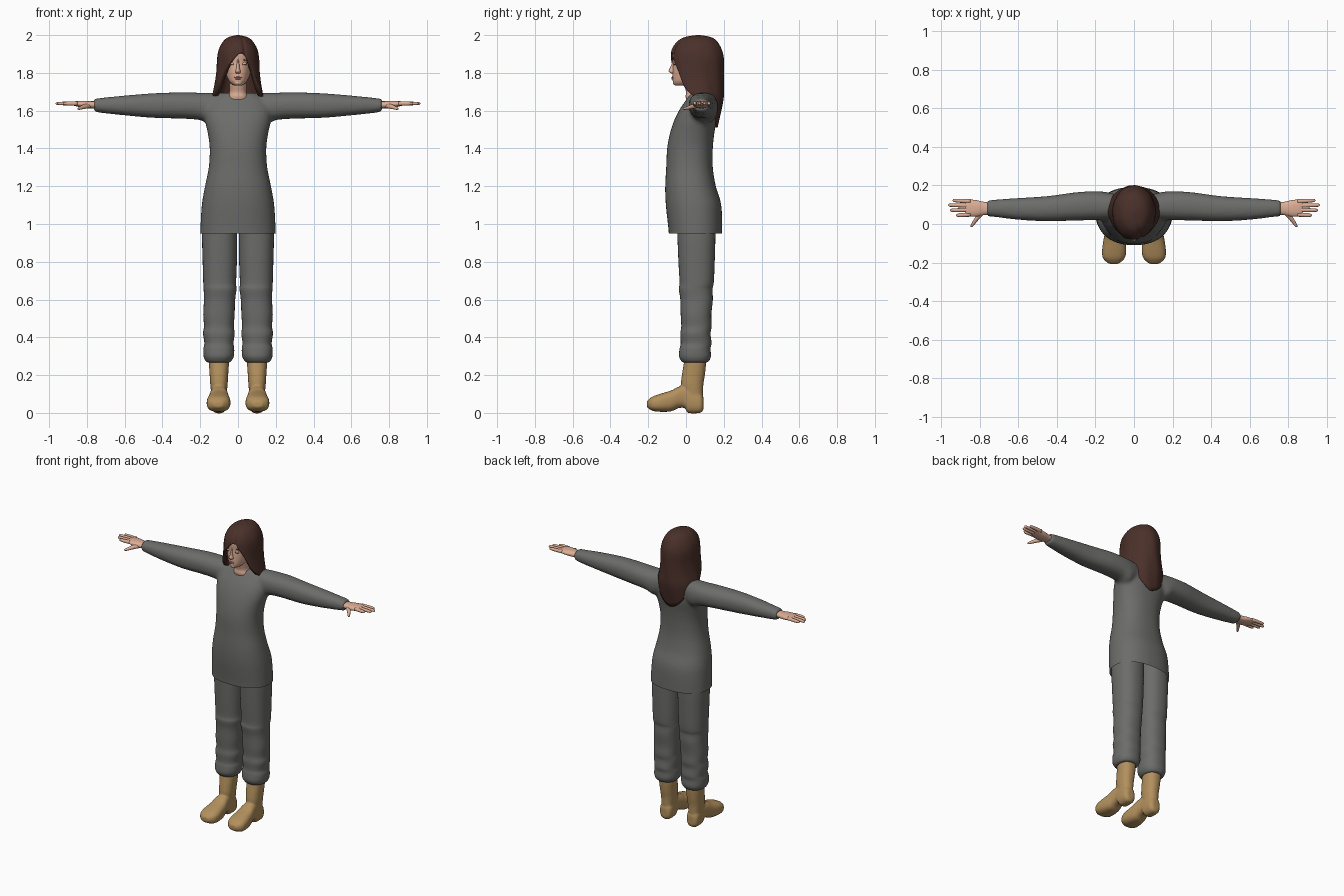
import bpy, bmesh, math
from mathutils import Vector

cube = bpy.data.objects.get("Cube")
if cube:
    bpy.data.objects.remove(cube)


def material(name, rgb):
    mat = bpy.data.materials.new(name)
    mat.use_nodes = True
    mat.diffuse_color = (*rgb, 1)
    mat.node_tree.nodes["Principled BSDF"].inputs["Base Color"].default_value = (*rgb, 1)
    return mat


CLOTH = material("grey cloth", (.15, .15, .145))
SKIN = material("skin", (.72, .42, .3))
HAIR = material("brown hair", (.07, .03, .023))
BOOT = material("tan leather", (.45, .28, .11))
LIPS = material("lips", (.52, .23, .18))


def finish(name, bm, mat):
    """Turn a bmesh into a smooth shaded object."""
    bmesh.ops.recalc_face_normals(bm, faces=bm.faces)
    for face in bm.faces:
        face.smooth = True
    mesh = bpy.data.meshes.new(name)
    bm.to_mesh(mesh)
    bm.free()
    mesh.materials.append(mat)
    obj = bpy.data.objects.new(name, mesh)
    bpy.context.collection.objects.link(obj)
    return obj


def spline(rows, steps):
    """Resample table rows along a smooth curve."""
    pts = [rows[0]] + list(rows) + [rows[-1]]
    for i in range(len(rows) - 1):
        for k in range(steps):
            t = k / steps
            yield [b + t / 2 * (c - a + t * (2 * a - 5 * b + 4 * c - d + t * (3 * (b - c) + d - a)))
                   for a, b, c, d in zip(*pts[i:i + 4])]
    yield rows[-1]


def loft(bm, axis, rows, side=1, sides=36, steps=5, power=2.3):
    """Skin rings given as (position, low a, high a, low b, high b)."""
    rings = []
    for s, a0, a1, b0, b1 in spline(rows, steps):
        ring = []
        for i in range(sides):
            t = math.tau * i / sides
            u, v = (math.copysign(abs(f) ** (2 / power), f) for f in (math.cos(t), math.sin(t)))
            a, b = (a0 + a1 + u * (a1 - a0)) / 2, (b0 + b1 + v * (b1 - b0)) / 2
            x, y, z = {"x": (s, a, b), "y": (a, s, b), "z": (a, b, s)}[axis]
            ring.append(bm.verts.new((x * side, y, z)))
        rings.append(ring)
    for low, high in zip(rings, rings[1:]):
        for i in range(sides):
            j = (i + 1) % sides
            bm.faces.new((low[i], low[j], high[j], high[i]))
    bm.faces.new(rings[0])
    bm.faces.new(rings[-1])


def centred(rows):
    """Rows (z, half width, front, back) as symmetric rings."""
    return [(z, -w, w, f, b) for z, w, f, b in rows]


def fuse(obj, voxel, smooth):
    """Merge overlapping shells into one soft surface."""
    bpy.context.view_layer.objects.active = obj
    remesh = obj.modifiers.new("merge", "REMESH")
    remesh.mode = "VOXEL"
    remesh.voxel_size = voxel
    remesh.use_smooth_shade = True
    soften = obj.modifiers.new("soften", "SMOOTH")
    soften.iterations = smooth
    for mod in ("merge", "soften"):
        bpy.ops.object.modifier_apply(modifier=mod)


def blob(name, centre, size, mat, tilt=0):
    bm = bmesh.new()
    bmesh.ops.create_uvsphere(bm, u_segments=16, v_segments=10, radius=1)
    bmesh.ops.scale(bm, vec=size, verts=bm.verts)
    obj = finish(name, bm, mat)
    obj.location = centre
    obj.rotation_euler.y = tilt
    return obj


# Tunic: body and sleeves merged, then cut open at the hem
bm = bmesh.new()
loft(bm, "z", centred([
    (.88, .2, -.09, .19), (.96, .2, -.092, .192), (1.1, .192, -.107, .187), (1.2, .175, -.11, .158),
    (1.3, .155, -.105, .142), (1.4, .15, -.1, .142), (1.48, .16, -.085, .15), (1.55, .175, -.062, .162),
    (1.61, .175, -.032, .164), (1.66, .15, .003, .155), (1.695, .09, .025, .13)]))
SLEEVE = [(.04, .04, .14, 1.6, 1.69), (.14, .02, .165, 1.53, 1.695), (.2, .02, .17, 1.55, 1.695),
          (.3, .018, .165, 1.558, 1.697), (.45, .014, .145, 1.562, 1.692), (.6, .022, .135, 1.575, 1.68),
          (.72, .036, .127, 1.588, 1.668), (.762, .04, .122, 1.595, 1.663)]
for side in (-1, 1):
    loft(bm, "x", SLEEVE, side)
tunic = finish("tunic", bm, CLOTH)
fuse(tunic, .01, 8)
bm = bmesh.new()
bm.from_mesh(tunic.data)
bmesh.ops.bisect_plane(bm, geom=bm.verts[:] + bm.edges[:] + bm.faces[:],
                       plane_co=(0, 0, .95), plane_no=(0, 0, -1), clear_outer=True)
bm.to_mesh(tunic.data)
bm.free()

# Trouser legs, boots and hands
LEG = [(.268, .045, .16, -.015, .11), (.275, .035, .172, -.025, .122), (.3, .022, .182, -.037, .132),
       (.34, .02, .183, -.034, .13), (.37, .024, .178, -.028, .135), (.42, .018, .185, -.03, .13),
       (.46, .022, .18, -.025, .136), (.52, .018, .184, -.028, .134), (.6, .015, .18, -.03, .142),
       (.655, .008, .182, -.038, .14), (.69, .01, .184, -.034, .147), (.8, .006, .187, -.04, .152),
       (.95, .004, .19, -.046, .156), (1.08, .006, .18, -.05, .156)]
SHAFT = [(.05, .062, .14, .01, .088), (.1, .06, .142, -.015, .09), (.15, .055, .147, -.026, .092),
         (.2, .052, .15, -.022, .1), (.26, .048, .154, -.012, .106), (.31, .048, .154, -.008, .106)]
FOOT = [(.093, .08, .122, .02, .08), (.075, .06, .142, 0, .11), (.01, .058, .144, 0, .14),
        (-.005, .058, .144, .025, .145), (-.04, .052, .15, .025, .138), (-.08, .045, .158, .008, .118),
        (-.14, .04, .166, .006, .1), (-.18, .05, .16, .012, .085), (-.207, .08, .13, .03, .062)]
PALM = [(.735, .05, .11, 1.612, 1.65), (.78, .046, .115, 1.612, 1.65), (.82, .038, .124, 1.615, 1.652),
        (.86, .04, .127, 1.624, 1.65), (.875, .046, .122, 1.628, 1.646)]
FINGERS = [(.049, .925), (.073, .955), (.096, .965), (.118, .942)]

for side, word in ((1, "left"), (-1, "right")):
    bm = bmesh.new()
    loft(bm, "z", LEG, side, steps=4)
    finish(word + "_trouser_leg", bm, CLOTH)

    bm = bmesh.new()
    loft(bm, "z", SHAFT, side)
    loft(bm, "y", FOOT, side, power=2.6)
    boot = finish(word + "_boot", bm, BOOT)
    fuse(boot, .006, 5)

    bm = bmesh.new()
    loft(bm, "x", PALM, side, sides=20)
    for y, tip in FINGERS:
        spread = (y - .084) * .15
        rows = []
        for x, r in ((.85, .011), (.9, .0105), (tip - .012, .0085), (tip - .003, .006), (tip, .002)):
            mid = y + spread * (x - .85) / .1
            rows.append((x, mid - r, mid + r, 1.638 - r, 1.638 + r))
        loft(bm, "x", rows, side, sides=10, steps=3)
    thumb = []
    for y, x, z, r in ((.07, .775, 1.63, .017), (.035, .81, 1.622, .015), (.008, .83, 1.615, .011),
                       (-.01, .842, 1.611, .008), (-.016, .845, 1.61, .002)):
        thumb.append((y, x - r, x + r, z - r * .8, z + r * .8))
    loft(bm, "y", thumb, side, sides=12, steps=3)
    finish(word + "_hand", bm, SKIN)

# Head with neck and nose
bm = bmesh.new()
loft(bm, "z", centred([
    (1.733, .016, -.055, .02), (1.738, .03, -.063, .05), (1.755, .047, -.07, .08), (1.785, .061, -.071, .12),
    (1.82, .07, -.07, .145), (1.86, .075, -.068, .155), (1.9, .077, -.071, .16),
    (1.94, .07, -.058, .15), (1.97, .045, -.02, .11)]), power=2.15)
finish("head", bm, SKIN)
bm = bmesh.new()
loft(bm, "z", centred([(1.655, .062, .003, .12), (1.675, .056, -.002, .12), (1.7, .046, .0, .11),
                       (1.74, .046, -.01, .11), (1.78, .045, -.01, .11)]))
finish("neck", bm, SKIN)
bm = bmesh.new()
loft(bm, "z", centred([(1.796, .007, -.074, -.05), (1.801, .013, -.085, -.05), (1.81, .014, -.092, -.05),
                       (1.825, .009, -.086, -.05), (1.85, .007, -.075, -.05), (1.87, .005, -.07, -.05)]),
     sides=16, power=2)
finish("nose", bm, SKIN)

# Facial features
blob("upper_lip", (0, -.071, 1.776), (.021, .007, .004), LIPS)
blob("lower_lip", (0, -.071, 1.769), (.017, .007, .005), LIPS)
blob("chin", (0, -.058, 1.748), (.02, .012, .012), SKIN)
for side, word in ((1, "left"), (-1, "right")):
    blob(word + "_eyelid", (side * .032, -.057, 1.849), (.015, .008, .008), SKIN)
    blob(word + "_lashes", (side * .032, -.0605, 1.843), (.015, .005, .0018), HAIR, side * .08)
    blob(word + "_eyebrow", (side * .033, -.059, 1.868), (.018, .004, .002), HAIR, side * .12)


# Hair: columns run from the crown down to a hairline that varies around the head
def lookup(table, key):
    for low, high in zip(table, table[1:]):
        if low[0] <= key <= high[0]:
            t = (key - low[0]) / (high[0] - low[0])
            return [a + t * (b - a) for a, b in zip(low[1:], high[1:])]
    return table[-1][1:]


HAIR_SHAPE = list(spline([
    (1.5, .11, .05, .165), (1.6, .125, -.01, .188), (1.67, .135, -.06, .2), (1.73, .125, -.08, .2),
    (1.8, .115, -.085, .2), (1.88, .111, -.083, .2), (1.93, .1, -.072, .187), (1.97, .076, -.042, .162),
    (1.99, .048, -.005, .13), (2.0, .008, .055, .075)], 4))
HAIRLINE = list(spline([
    (-90, 1.9), (-75, 1.905), (-58, 1.86), (-42, 1.8), (-25, 1.71), (0, 1.655), (30, 1.6), (60, 1.54),
    (90, 1.51), (120, 1.54), (150, 1.6), (180, 1.655), (205, 1.71), (222, 1.78), (240, 1.835), (270, 1.9)], 4))
COLUMNS, ROWS, PARTING = 120, 32, -70
bm = bmesh.new()
grid = []
for c in range(COLUMNS):
    deg = -90 + 360 * c / COLUMNS
    end = lookup(HAIRLINE, deg)[0]
    t = math.radians(deg)
    column = []
    for r in range(ROWS + 1):
        z = 2 - (2 - end) * (r / ROWS) ** 1.8
        width, front, back = lookup(HAIR_SHAPE, z)
        strands = 1 + .012 * math.sin(9 * t + 14 * z) * r / ROWS
        strands -= .05 * math.exp(-((deg - PARTING) / 5) ** 2)
        column.append(bm.verts.new((width * strands * math.cos(t),
                                    (front + back) / 2 + (back - front) / 2 * strands * math.sin(t), z)))
    grid.append(column)
for c in range(COLUMNS):
    one, two = grid[c], grid[(c + 1) % COLUMNS]
    for r in range(ROWS):
        bm.faces.new((one[r], one[r + 1], two[r + 1], two[r]))
bm.faces.new([column[0] for column in grid])
hair = finish("hair", bm, HAIR)
thick = hair.modifiers.new("thickness", "SOLIDIFY")
thick.thickness = .026
thick.offset = -1
